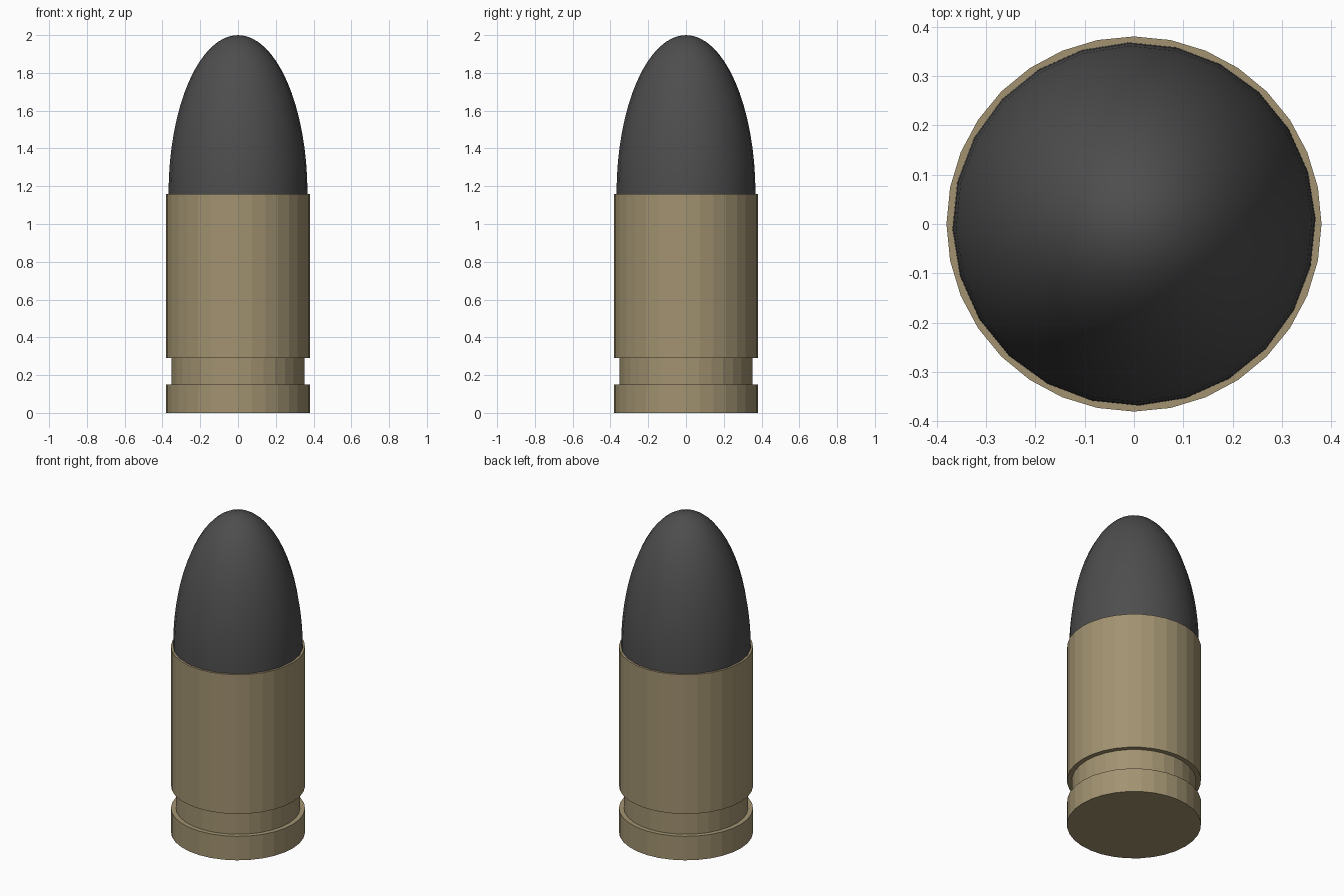
import bpy, bmesh, math

if "Cube" in bpy.data.objects:
    bpy.data.objects.remove(bpy.data.objects["Cube"])


def material(name, color):
    m = bpy.data.materials.new(name)
    m.diffuse_color = (*color, 1)
    m.use_nodes = True
    m.node_tree.nodes["Principled BSDF"].inputs["Base Color"].default_value = m.diffuse_color
    return m


def lathe(name, profile, sides, mat, phase=0.0):
    """Revolve (radius, z) points around z; zero radius makes a pole."""
    bm = bmesh.new()
    rings = []
    for r, z in profile:
        n = 1 if r < 1e-6 else sides
        rings.append([bm.verts.new((r * math.cos(phase + math.tau * i / sides),
                                    r * math.sin(phase + math.tau * i / sides), z))
                      for i in range(n)])
    for a, b in zip(rings, rings[1:]):
        for i in range(sides):
            j = (i + 1) % sides
            if len(b) == 1:
                bm.faces.new((a[i], a[j], b[0]))
            else:
                bm.faces.new((a[i], a[j], b[j], b[i]))
    # Flat cap at the bottom
    bm.faces.new(rings[0][::-1])
    # Flat cap at an open top
    if len(rings[-1]) > 1:
        bm.faces.new(rings[-1])
    bmesh.ops.recalc_face_normals(bm, faces=bm.faces[:])
    me = bpy.data.meshes.new(name)
    bm.to_mesh(me)
    bm.free()
    me.materials.append(mat)
    ob = bpy.data.objects.new(name, me)
    bpy.context.collection.objects.link(ob)
    return ob


brass = material("brass", (0.36, 0.29, 0.165))
lead = material("dark_metal", (0.075, 0.075, 0.075))

# Case: rim, extractor groove and straight body
lathe("case", [(0.38, 0), (0.38, 0.15), (0.352, 0.15), (0.352, 0.29),
               (0.38, 0.29), (0.38, 1.16)], 32, brass)

# Tip: half ellipsoid with a short seat inside the case
BASE, HEIGHT, RADIUS, STEPS = 1.16, 0.84, 0.368, 16
arc = [(RADIUS * math.cos(t), BASE + HEIGHT * math.sin(t))
       for t in (math.pi / 2 * i / STEPS for i in range(STEPS + 1))]
arc[-1] = (0, BASE + HEIGHT)
tip = lathe("tip", [(RADIUS, 1.10)] + arc, 24, lead, math.radians(1.6))
bpy.context.view_layer.objects.active = tip
tip.select_set(True)
bpy.ops.object.shade_smooth_by_angle(angle=math.radians(40))
